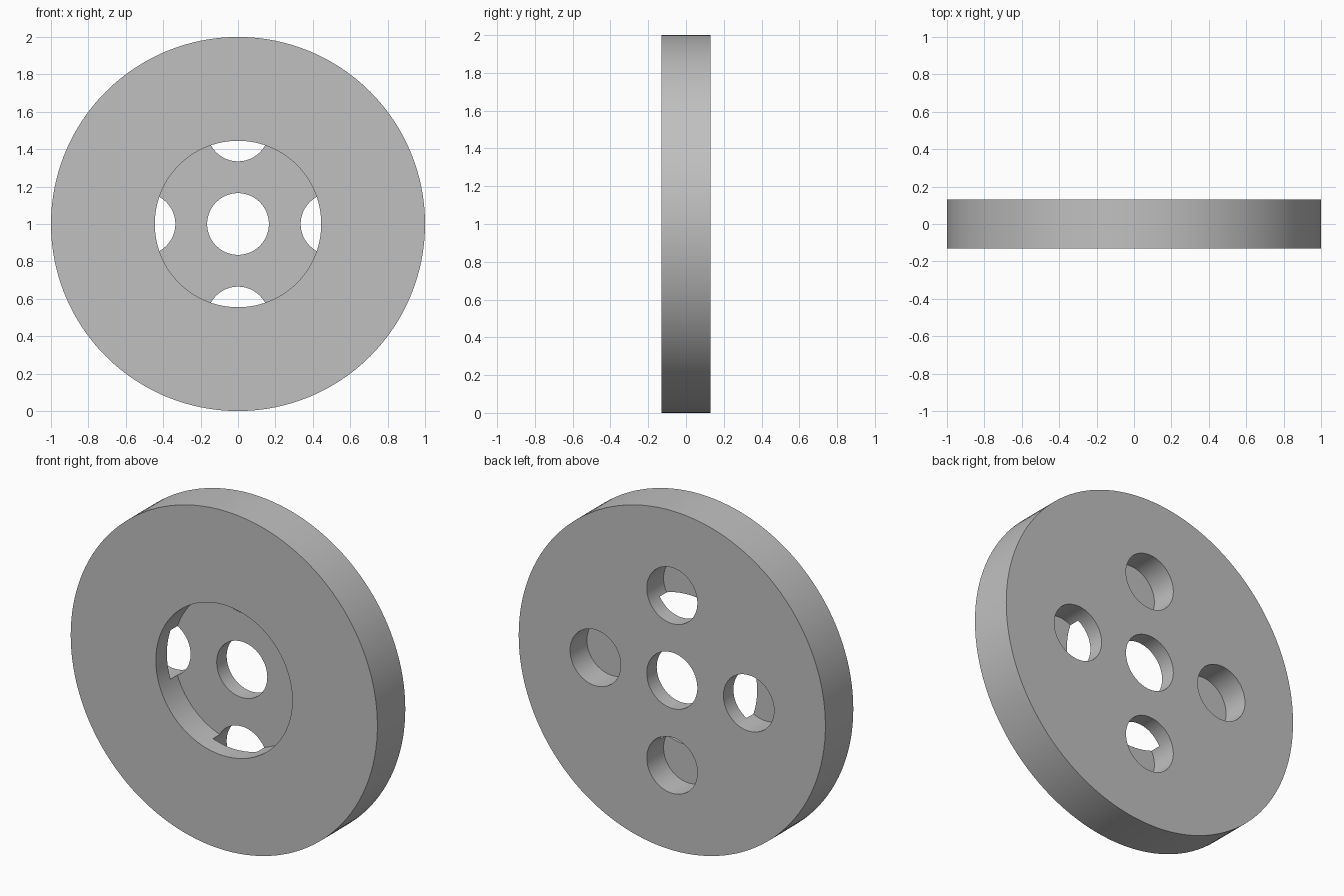
import bpy
import math
from mathutils import Vector

cube = bpy.data.objects.get("Cube")
if cube:
    bpy.data.objects.remove(cube, do_unlink=True)

HALF = 0.13            # half thickness of the disc
RECESS_DEPTH = 0.167   # cut in from the front
POCKET_DEPTH = 0.157   # cut in from the back
HOLE_RADIUS = 0.165
POCKET_OFFSET = 0.5

grey = bpy.data.materials.new("plain grey")
grey.use_nodes = True
colour = (0.53, 0.53, 0.53, 1)
grey.diffuse_color = colour
grey.node_tree.nodes["Principled BSDF"].inputs["Base Color"].default_value = colour


def cylinder(name, radius, y0, y1, x=0, z=1, sides=96):
    """Cylinder along y, from y0 to y1."""
    bpy.ops.mesh.primitive_cylinder_add(
        vertices=sides, radius=radius, depth=y1 - y0,
        location=(x, (y0 + y1) / 2, z), rotation=(math.pi / 2, 0, 0))
    obj = bpy.context.object
    obj.name = name
    obj.data.materials.append(grey)
    return obj


def cut(body, cutter):
    """Subtract the cutter from the body, then discard it."""
    cutter.hide_render = True
    mod = body.modifiers.new(cutter.name, 'BOOLEAN')
    mod.operation = 'DIFFERENCE'
    mod.solver = 'EXACT'
    mod.object = cutter
    bpy.context.view_layer.objects.active = body
    bpy.ops.object.modifier_apply(modifier=mod.name)
    bpy.data.objects.remove(cutter, do_unlink=True)


# Main disc
disc = cylinder("wheel_disc", 1, -HALF, HALF, sides=128)

# Round recess in the front
cut(disc, cylinder("front_recess", 0.445, -HALF - 0.1, -HALF + RECESS_DEPTH))

# Centre hole right through
cut(disc, cylinder("centre_hole", HOLE_RADIUS, -0.5, 0.5, sides=64))

# Four blind pockets from the back, breaking into the recess
for i in range(4):
    a = i * math.pi / 2
    cut(disc, cylinder("back_pocket", HOLE_RADIUS, HALF - POCKET_DEPTH, HALF + 0.1,
                       x=POCKET_OFFSET * math.cos(a),
                       z=1 + POCKET_OFFSET * math.sin(a), sides=64))

# Smooth round walls with crisp edges
bpy.ops.object.select_all(action='DESELECT')
disc.select_set(True)
bpy.context.view_layer.objects.active = disc
bpy.ops.object.shade_smooth_by_angle(angle=math.radians(30))
